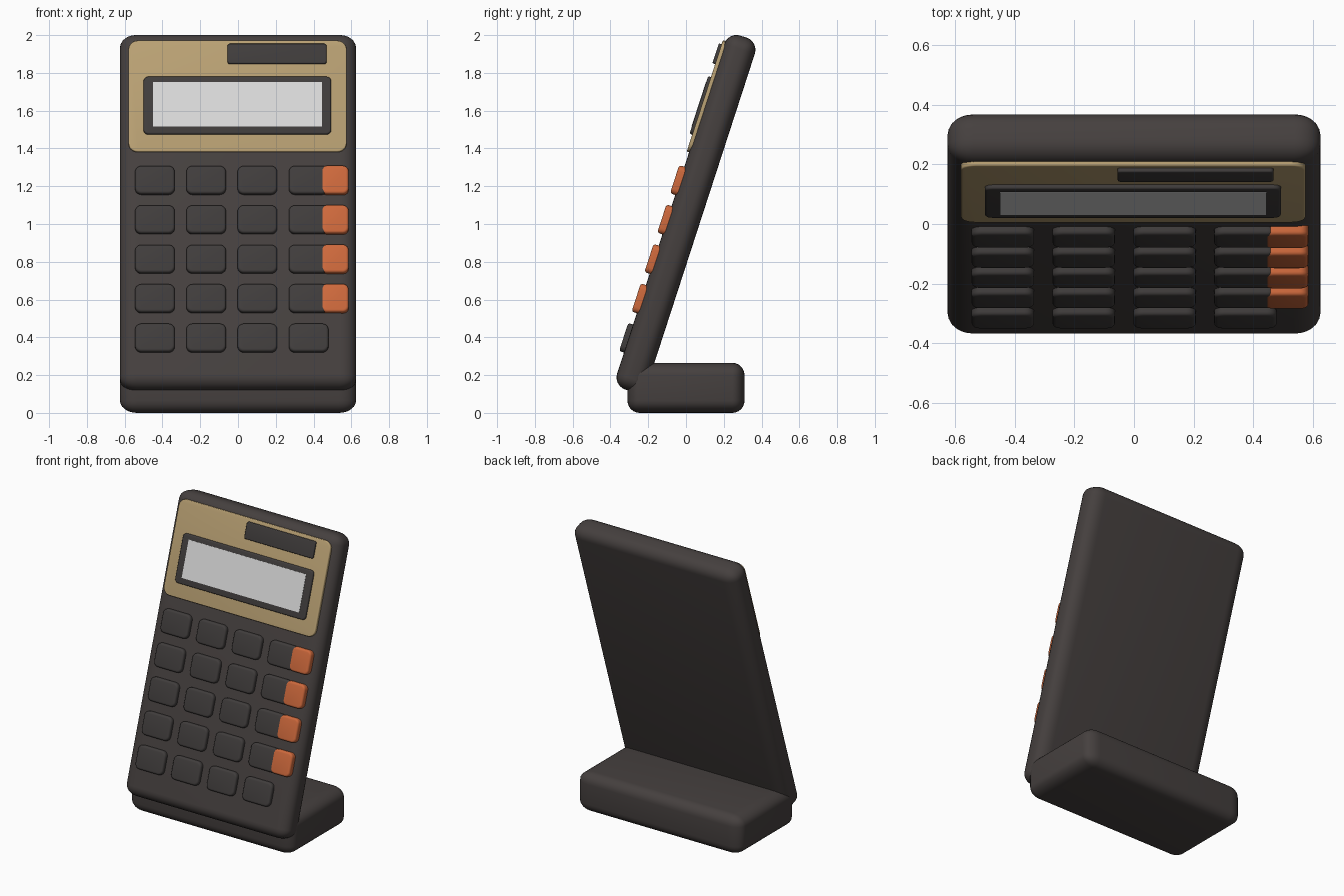
import bpy, bmesh, math
from mathutils import Matrix

if "Cube" in bpy.data.objects:
    bpy.data.objects.remove(bpy.data.objects["Cube"])


def material(name, rgb):
    m = bpy.data.materials.new(name)
    m.diffuse_color = (*rgb, 1)
    m.use_nodes = True
    m.node_tree.nodes["Principled BSDF"].inputs["Base Color"].default_value = m.diffuse_color
    return m


CASE = material("case charcoal", (0.060, 0.051, 0.049))
KEY = material("key charcoal", (0.051, 0.046, 0.045))
TAN = material("panel tan", (0.48, 0.35, 0.17))
SCREEN = material("screen grey", (0.69, 0.69, 0.69))
ORANGE = material("key orange", (0.61, 0.14, 0.045))

# Leaning frame of the case: local z runs up the face, local -y points out of it
TILT = Matrix.Translation((0, 0, 1.055)) @ Matrix.Rotation(math.radians(-18), 4, 'X')
FACE = 0.085   # distance from case centre to its front face


def finish(bm, name, mat, matrix):
    mesh = bpy.data.meshes.new(name)
    bm.to_mesh(mesh)
    bm.free()
    mesh.materials.append(mat)
    ob = bpy.data.objects.new(name, mesh)
    bpy.context.collection.objects.link(ob)
    ob.matrix_world = matrix
    bpy.ops.object.select_all(action='DESELECT')
    ob.select_set(True)
    bpy.context.view_layer.objects.active = ob
    bpy.ops.object.shade_smooth_by_angle(angle=math.radians(35))
    return ob


def rounded_box(name, size, r, stretch, mat, matrix):
    """Box with all edges rounded; the rounding is widened along x by stretch."""
    bm = bmesh.new()
    bmesh.ops.create_cube(bm, size=1)
    bmesh.ops.scale(bm, vec=(size[0] / stretch, size[1], size[2]), verts=bm.verts)
    bmesh.ops.bevel(bm, geom=bm.edges[:], offset=r, segments=6, profile=0.5,
                    affect='EDGES')
    bmesh.ops.scale(bm, vec=(stretch, 1, 1), verts=bm.verts)
    return finish(bm, name, mat, matrix)


def face_plate(name, x0, x1, w0, w1, height, corner, rim, mat, depth=0.02):
    """Rounded plate rising from the case face, sunk into it by depth."""
    bm = bmesh.new()
    bmesh.ops.create_cube(bm, size=1)
    bmesh.ops.scale(bm, vec=(x1 - x0, height + depth, w1 - w0), verts=bm.verts)
    bmesh.ops.translate(bm, verts=bm.verts, vec=(
        (x0 + x1) / 2, -FACE - (height - depth) / 2, (w0 + w1) / 2))
    if corner:
        sides = [e for e in bm.edges
                 if abs(e.verts[0].co.y - e.verts[1].co.y) > 1e-4]
        bmesh.ops.bevel(bm, geom=sides, offset=corner, segments=5, profile=0.5,
                        affect='EDGES')
    if rim:
        front = [e for e in bm.edges
                 if all(v.co.y < -FACE - height + 1e-4 for v in e.verts)]
        bmesh.ops.bevel(bm, geom=front, offset=rim, segments=3, profile=0.5,
                        affect='EDGES')
    return finish(bm, name, mat, TILT)


# Case and stand
rounded_box("case", (1.25, 0.17, 1.97), 0.067, 1.3, CASE, TILT)
rounded_box("stand", (1.25, 0.62, 0.265), 0.065, 1.4, CASE,
            Matrix.Translation((0, 0, 0.1325)))

# Display panel with solar strip, bezel and screen
face_plate("display_panel", -0.58, 0.575, 0.314, 0.933, 0.013, 0.05, 0.006, TAN)
face_plate("solar_strip", -0.055, 0.468, 0.80, 0.911, 0.028, 0.012, 0.006, KEY)
face_plate("screen_bezel", -0.50, 0.493, 0.408, 0.728, 0.028, 0.025, 0.008, KEY)
face_plate("screen", -0.45, 0.445, 0.448, 0.695, 0.030, 0, 0, SCREEN, depth=-0.026)

# Keypad: five rows of four keys, with orange end keys on the upper four rows
for row in range(5):
    w = 0.155 - 0.2195 * row
    for col in range(4):
        x = -0.44 + 0.2713 * col
        face_plate(f"key_{row}_{col}", x - 0.105, x + 0.105, w - 0.078, w + 0.078,
                   0.027, 0.033, 0.013, KEY)
    if row < 4:
        face_plate(f"orange_key_{row}", 0.44, 0.585, w - 0.0785, w + 0.0785,
                   0.0285, 0.03, 0.013, ORANGE)
